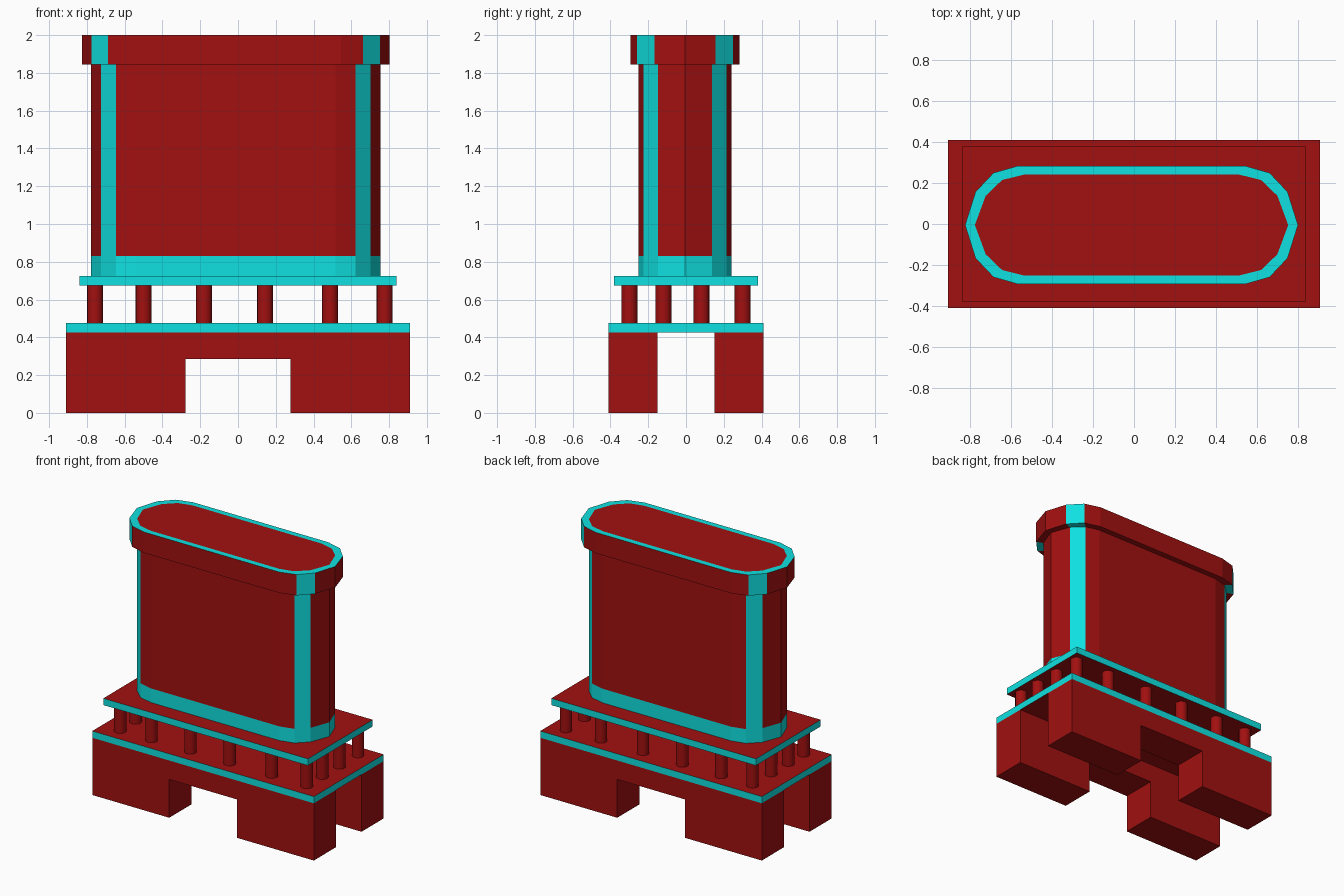
import bpy, bmesh, math

if "Cube" in bpy.data.objects:
    bpy.data.objects.remove(bpy.data.objects["Cube"])


def material(name, rgb):
    m = bpy.data.materials.new(name)
    m.diffuse_color = (*rgb, 1)
    m.use_nodes = True
    m.node_tree.nodes["Principled BSDF"].inputs["Base Color"].default_value = m.diffuse_color
    return m


RED = material("red", (0.36, 0.005, 0.005))
CYAN = material("cyan", (0.005, 0.75, 0.75))


def make_object(name, bm):
    bmesh.ops.recalc_face_normals(bm, faces=bm.faces)
    me = bpy.data.meshes.new(name)
    bm.to_mesh(me)
    bm.free()
    me.materials.append(RED)
    me.materials.append(CYAN)
    ob = bpy.data.objects.new(name, me)
    bpy.context.collection.objects.link(ob)
    return ob


def slab(name, hx, hy, z0, z1):
    """Flat plate with cyan edges and red top and bottom."""
    bm = bmesh.new()
    bmesh.ops.create_cube(bm, size=1)
    for v in bm.verts:
        v.co.x *= 2 * hx
        v.co.y *= 2 * hy
        v.co.z = z1 if v.co.z > 0 else z0
    bm.normal_update()
    for f in bm.faces:
        f.material_index = int(abs(f.normal.z) < 0.5)
    return make_object(name, bm)


# Base: two long walls, each notched in the middle, with an open channel between
wall_profile = [(-0.91, 0), (-0.278, 0), (-0.278, 0.285), (0.278, 0.285),
                (0.278, 0), (0.91, 0), (0.91, 0.425), (-0.91, 0.425)]
for name, y0, y1 in (("front_base_wall", -0.41, -0.15), ("back_base_wall", 0.15, 0.41)):
    bm = bmesh.new()
    face = bm.faces.new([bm.verts.new((x, y0, z)) for x, z in wall_profile])
    ext = bmesh.ops.extrude_face_region(bm, geom=[face])
    moved = [g for g in ext["geom"] if isinstance(g, bmesh.types.BMVert)]
    bmesh.ops.translate(bm, verts=moved, vec=(0, y1 - y0, 0))
    make_object(name, bm)

slab("base_slab", 0.91, 0.41, 0.425, 0.475)
slab("upper_slab", 0.84, 0.38, 0.675, 0.725)

# Columns around the edge between the slabs
col_x = (-0.757, -0.5, -0.18, 0.143, 0.488, 0.776)
col_y = (-0.3, -0.12, 0.082, 0.3)
for i, x in enumerate(col_x):
    for j, y in enumerate(col_y):
        if i in (0, 5) or j in (0, 3):
            bpy.ops.mesh.primitive_cylinder_add(
                vertices=16, radius=0.042, depth=0.2, location=(x, y, 0.575))
            col = bpy.context.object
            col.name = f"column_{i}_{j}"
            col.data.materials.append(RED)
            bpy.ops.object.shade_smooth_by_angle(angle=math.radians(40))


# Tower: 14-sided elongated outline, quarter mirrored both ways
def outline(q):
    left = [(-x, y) for x, y in q]
    return (q + left[::-1] + [(x, -y) for x, y in left[1:]]
            + [(x, -y) for x, y in q[:0:-1]])


BODY = outline([(0.766, 0), (0.713, 0.143), (0.633, 0.22), (0.528, 0.246)])
CAP = outline([(0.814, 0), (0.763, 0.162), (0.675, 0.255), (0.556, 0.289)])
STRIPES = (1, 5, 8, 12)  # corner facets that are cyan all the way up
levels = [(BODY, 0.725), (BODY, 0.83), (BODY, 1.845), (CAP, 1.845), (CAP, 2.0), (BODY, 2.0)]

bm = bmesh.new()
rings = [[bm.verts.new((x - 0.012, y - 0.005, z)) for x, y in pts] for pts, z in levels]
n = len(BODY)
for k in range(len(rings) - 1):
    a, b = rings[k], rings[k + 1]
    for i in range(n):
        j = (i + 1) % n
        f = bm.faces.new((a[i], a[j], b[j], b[i]))
        # bottom band and top rim are fully cyan
        f.material_index = int(k in (0, 4) or i in STRIPES)
bm.faces.new(rings[0][::-1])
bm.faces.new(rings[-1])
make_object("tower", bm)
